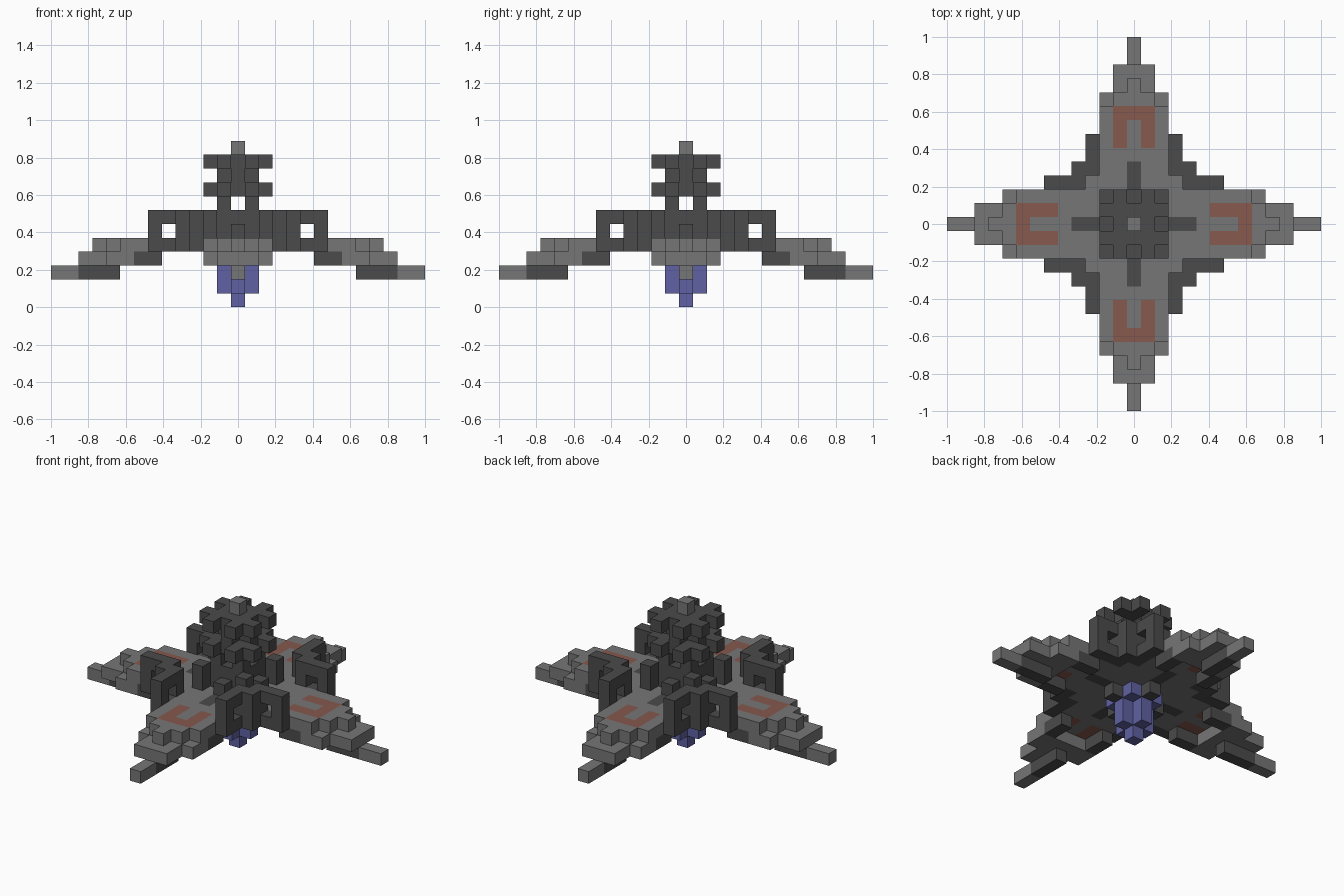
import bpy
import bmesh
from mathutils import Vector

cube = bpy.data.objects.get("Cube")
if cube:
    bpy.data.objects.remove(cube, do_unlink=True)

UNIT = 2 / 27  # edge length of one block


def make_material(name, colour):
    mat = bpy.data.materials.new(name)
    mat.use_nodes = True
    mat.diffuse_color = (*colour, 1)
    mat.node_tree.nodes["Principled BSDF"].inputs["Base Color"].default_value = (*colour, 1)
    return mat


COLOURS = {
    "light_grey": make_material("light_grey", (0.18, 0.18, 0.18)),
    "dark_grey": make_material("dark_grey", (0.07, 0.07, 0.07)),
    "rust_red": make_material("rust_red", (0.24, 0.1, 0.075)),
    "violet_blue": make_material("violet_blue", (0.115, 0.12, 0.36)),
}
NAMES = list(COLOURS)
blocks = {}  # cell -> (part, colour)


def fill(part, colour, xs, ys, zs):
    """Fill a range of cells, mirrored in y and repeated on all four arms."""
    for x in range(xs[0], xs[1] + 1):
        for y in range(ys[0], ys[1] + 1):
            for z in range(zs[0], zs[1] + 1):
                for a, b in ((x, y), (x, -y)):
                    for _ in range(4):
                        a, b = -b, a
                        blocks[a, b, z] = (part, colour)


# Star-shaped deck, thinning in steps towards the tips
fill("deck", "light_grey", (0, 8), (0, 2), (4, 4))
fill("deck", "light_grey", (9, 9), (0, 1), (4, 4))
fill("deck", "light_grey", (10, 10), (0, 0), (4, 4))
fill("deck", "light_grey", (3, 3), (3, 3), (4, 4))

# Dark inlays and red U-shaped markings in the deck
fill("deck", "dark_grey", (3, 4), (0, 0), (4, 4))
fill("deck", "rust_red", (8, 8), (0, 1), (4, 4))
fill("deck", "rust_red", (6, 7), (1, 1), (4, 4))

# Lower arm layers: side rails, end plates and pointed tips
fill("arm_rails", "dark_grey", (6, 7), (2, 2), (3, 3))
fill("arm_plates", "light_grey", (8, 9), (0, 2), (3, 3))
fill("arm_plates", "light_grey", (10, 11), (0, 1), (3, 3))
fill("arm_tips", "dark_grey", (9, 11), (0, 0), (2, 2))
fill("arm_tips", "light_grey", (12, 13), (0, 0), (2, 2))

# Corner walls, each with a window opening
fill("corner_walls", "dark_grey", (4, 6), (3, 3), (4, 6))
fill("corner_walls", "dark_grey", (4, 4), (4, 4), (4, 6))
for sx in (-1, 1):
    for sy in (-1, 1):
        del blocks[5 * sx, 3 * sy, 5]
        del blocks[3 * sx, 5 * sy, 5]

# Central tower: base, posts, two notched collars and a cap
fill("tower_base", "dark_grey", (0, 1), (0, 1), (5, 6))
fill("tower_base", "dark_grey", (2, 2), (2, 2), (5, 6))
fill("tower_base", "dark_grey", (2, 2), (0, 0), (5, 5))
fill("tower_posts", "dark_grey", (1, 1), (1, 1), (7, 7))
fill("tower_neck", "dark_grey", (0, 1), (0, 0), (9, 9))
for level in (8, 10):
    fill("tower_collars", "dark_grey", (0, 1), (0, 1), (level, level))
    fill("tower_collars", "dark_grey", (2, 2), (1, 1), (level, level))
fill("tower_cap", "light_grey", (0, 0), (0, 0), (11, 11))

# Engine below the deck
fill("engine_mount", "dark_grey", (2, 2), (0, 0), (3, 3))
fill("engine", "violet_blue", (0, 1), (0, 1), (3, 3))
fill("engine", "violet_blue", (0, 1), (0, 0), (1, 2))
fill("engine", "violet_blue", (0, 0), (0, 0), (0, 0))

DIRECTIONS = [Vector(d) for d in
              ((1, 0, 0), (-1, 0, 0), (0, 1, 0), (0, -1, 0), (0, 0, 1), (0, 0, -1))]


def build(part):
    """Make one object from the exposed faces of a part's blocks."""
    bm = bmesh.new()
    for cell, (owner, colour) in blocks.items():
        if owner != part:
            continue
        centre = Vector(cell) + Vector((0, 0, 0.5))
        for d in DIRECTIONS:
            if tuple(int(c) for c in Vector(cell) + d) in blocks:
                continue
            u = Vector((d.y, d.z, d.x))
            v = d.cross(u)
            corners = [centre + (d + u * i + v * j) / 2
                       for i, j in ((-1, -1), (1, -1), (1, 1), (-1, 1))]
            face = bm.faces.new([bm.verts.new(c * UNIT) for c in corners])
            face.material_index = NAMES.index(colour)
    bmesh.ops.remove_doubles(bm, verts=bm.verts, dist=UNIT / 100)
    mesh = bpy.data.meshes.new(part)
    bm.to_mesh(mesh)
    bm.free()
    for mat in COLOURS.values():
        mesh.materials.append(mat)
    obj = bpy.data.objects.new(part, mesh)
    bpy.context.collection.objects.link(obj)


for part_name in sorted({owner for owner, _ in blocks.values()}):
    build(part_name)
